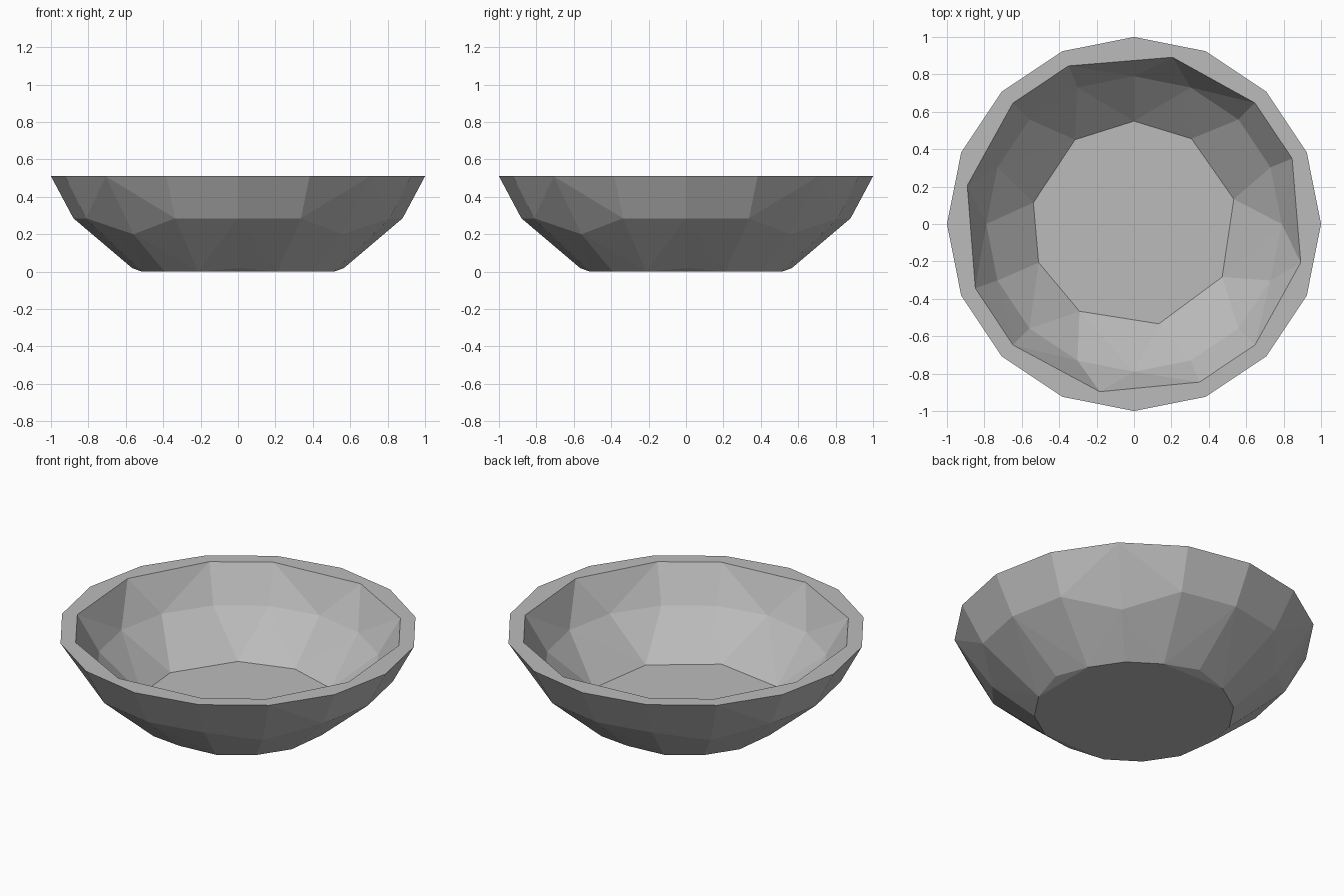
import bpy, bmesh
from math import sin, cos, radians

TOP = 0.51

if "Cube" in bpy.data.objects:
    bpy.data.objects.remove(bpy.data.objects["Cube"])

clay = bpy.data.materials.new("grey clay")
clay.use_nodes = True
grey = (0.5, 0.5, 0.5, 1)
clay.diffuse_color = grey
clay.node_tree.nodes["Principled BSDF"].inputs["Base Color"].default_value = grey


def polar(radius, degrees, z):
    a = radians(degrees)
    return (radius * cos(a), radius * sin(a), z)


def shell(bm, points, inward=False):
    """Faceted convex skin around the points, left open at the rim."""
    verts = [bm.verts.new(p) for p in points]
    hull = bmesh.ops.convex_hull(bm, input=verts)
    faces = [f for f in hull["geom"] if isinstance(f, bmesh.types.BMFace)]
    bmesh.ops.recalc_face_normals(bm, faces=faces)
    lid = [f for f in faces if all(v.co.z > TOP - 0.001 for v in f.verts)]
    walls = [f for f in faces if f not in lid]
    bmesh.ops.delete(bm, geom=lid, context="FACES")
    if inward:
        bmesh.ops.reverse_faces(bm, faces=walls)


bm = bmesh.new()

# Outer skin: sixteen sides, lower at the diagonals, clipped at the foot
outer = []
for i in range(16):
    a = i * 22.5
    outer.append(polar(1, a, TOP))
    outer.append(polar(0.79, a, 0.2) if i % 4 == 2 else polar(0.88, a, 0.285))
    outer.append(polar(0.565, a, 0.018) if i % 4 == 0 else polar(0.555, a, 0))
shell(bm, outer)

# Hollow: uneven hand-cut rim and floor around a regular middle ring
rim_angles = (13, 45, 67.5, 77 + 26, 0)
rim_angles = (-13, 22.5, 45, 77, 112.5, 135, 167, 202, 225, 258.5, 292.5, 315)
floor_angles = (14, 56, 90, 125, 168, 202, 238, 284, 329)
inner = [polar(0.915, a, TOP) for a in rim_angles]
inner += [polar(0.79, i * 22.5, 0.3) for i in range(16)]
inner += [polar(0.55, a, 0.063) for a in floor_angles]
shell(bm, inner, inward=True)

# Flat rim between the two skins
edges = [e for e in bm.edges if e.is_boundary]
bmesh.ops.triangle_fill(bm, edges=edges, use_beauty=True, normal=(0, 0, 1))
bmesh.ops.delete(bm, geom=[e for e in bm.edges if not e.link_faces], context="EDGES")
bmesh.ops.recalc_face_normals(bm, faces=bm.faces)

mesh = bpy.data.meshes.new("bowl")
bm.to_mesh(mesh)
bm.free()
mesh.materials.append(clay)
bpy.context.collection.objects.link(bpy.data.objects.new("bowl", mesh))
